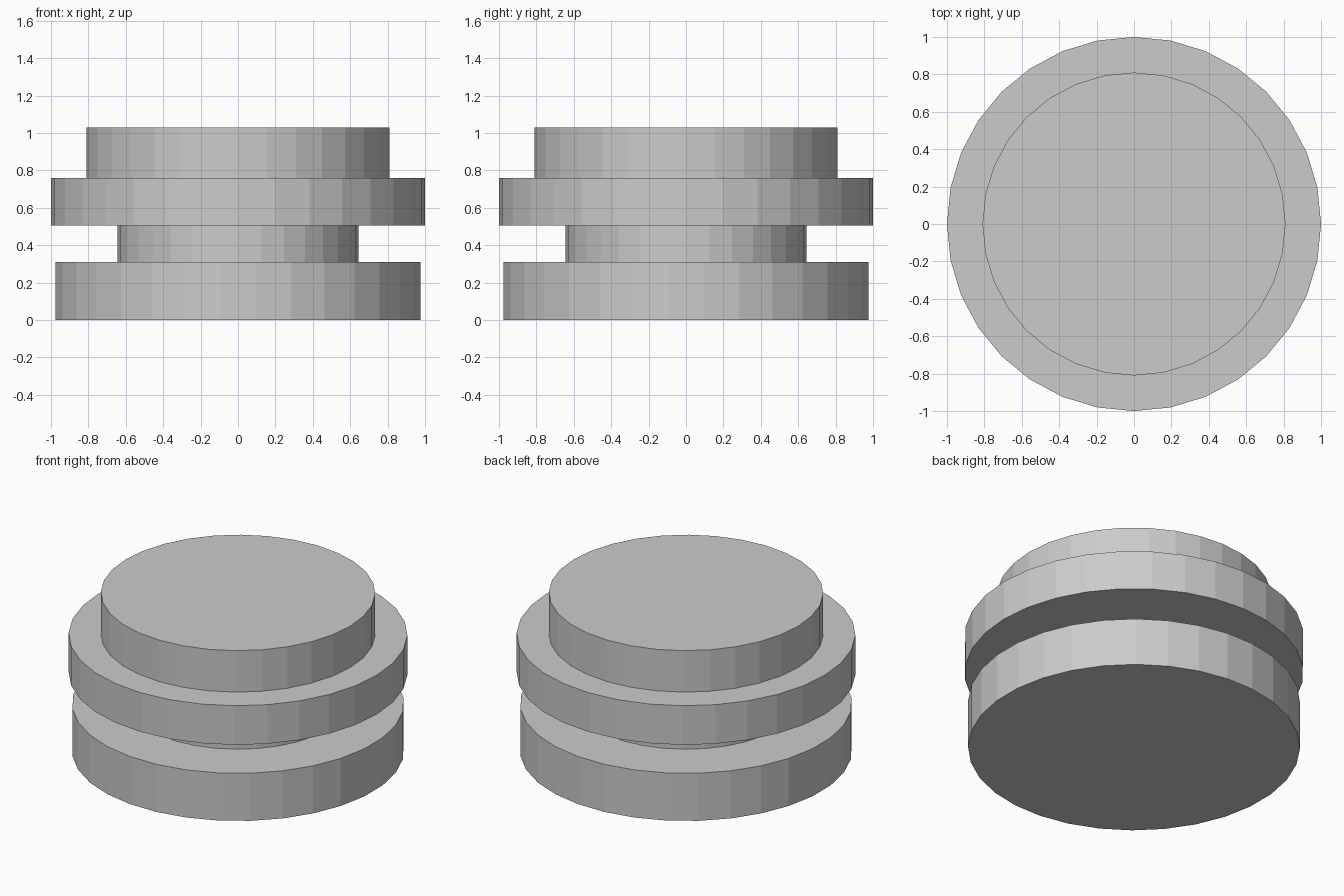
import bpy, math

if "Cube" in bpy.data.objects:
    bpy.data.objects.remove(bpy.data.objects["Cube"])

def disc(name, radius, z0, z1, turn=0.0, sides=32):
    bpy.ops.mesh.primitive_cylinder_add(vertices=sides, radius=radius, depth=z1 - z0,
                                        location=(0, 0, (z0 + z1) / 2),
                                        rotation=(0, 0, turn))
    bpy.context.object.name = name

# stacked round tiers, bottom to top
disc("base_disc", 0.98, 0.0, 0.31, math.pi / 32)
disc("neck", 0.643, 0.31, 0.505)
disc("flange", 1.0, 0.505, 0.76)
disc("top_disc", 0.81, 0.76, 1.03)
